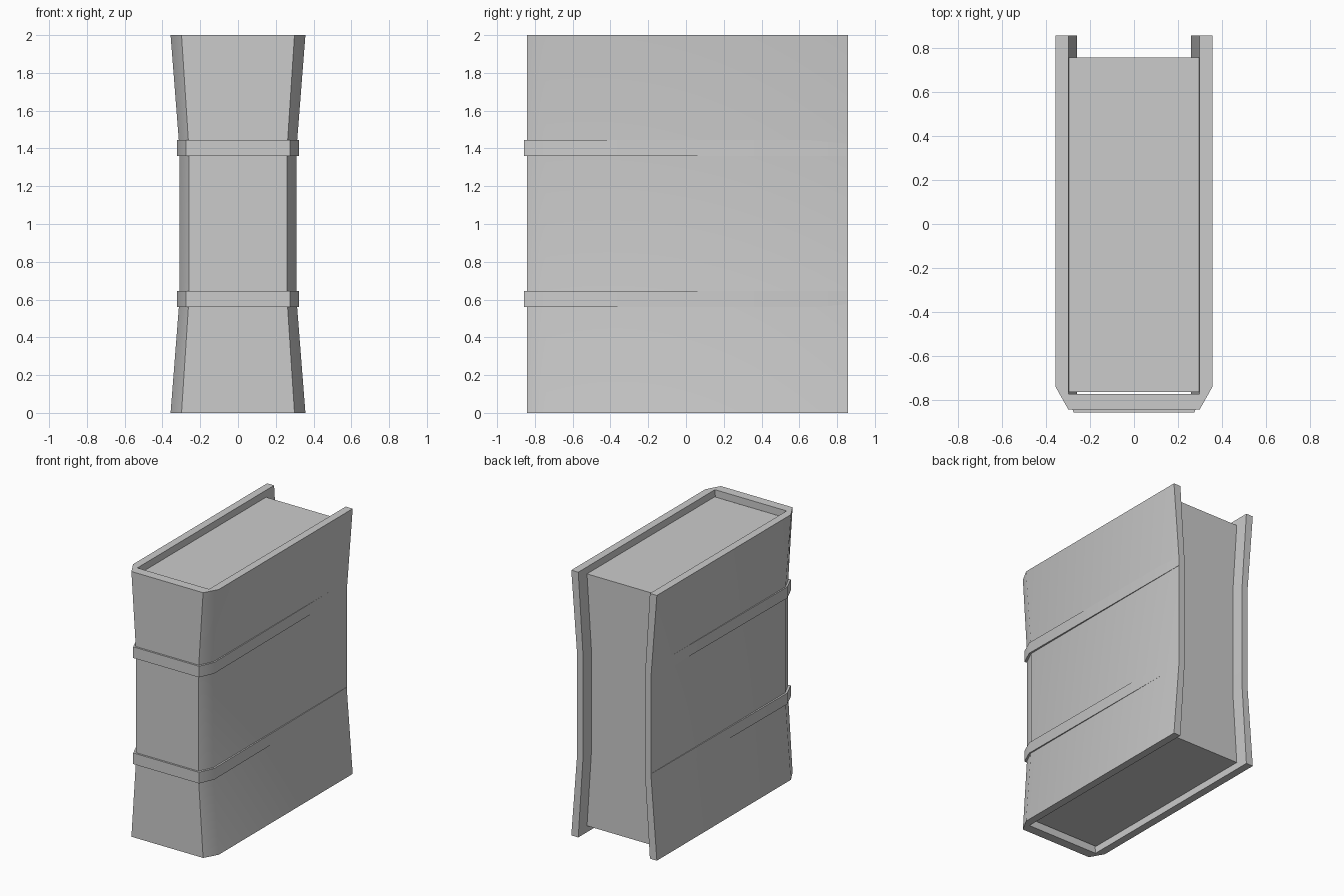
import bpy, bmesh, math

if "Cube" in bpy.data.objects:
    bpy.data.objects.remove(bpy.data.objects["Cube"])


def loft(name, levels, smooth=False):
    """Stack closed rings, given as (z, right-half profile), mirrored in x."""
    bm = bmesh.new()
    rings = []
    for z, pts in levels:
        rings.append([bm.verts.new((x, y, z)) for x, y in pts])
    n = len(rings[0])
    for a, b in zip(rings, rings[1:]):
        for i in range(n):
            j = (i + 1) % n
            bm.faces.new((a[i], a[j], b[j], b[i]))
    caps = [bm.faces.new(rings[0]), bm.faces.new(rings[-1])]
    bmesh.ops.triangulate(bm, faces=caps)
    bmesh.ops.recalc_face_normals(bm, faces=bm.faces[:])
    me = bpy.data.meshes.new(name)
    bm.to_mesh(me)
    bm.free()
    ob = bpy.data.objects.new(name, me)
    bpy.context.collection.objects.link(ob)
    if smooth:
        bpy.ops.object.select_all(action='DESELECT')
        ob.select_set(True)
        bpy.context.view_layer.objects.active = ob
        bpy.ops.object.shade_smooth_by_angle(angle=math.radians(40))
    return ob


def u_ring(outer, inner):
    """U outline: outer path (back to spine) and inner path, both mirrored."""
    def mirror(pts):
        return [(-x, y) for x, y in reversed(pts)]
    return outer + mirror(outer) + list(reversed(mirror(inner))) [::-1][::-1] \
        + list(reversed(inner))


BACK = 0.857


# Cover: flared boards and spine with chamfered corners
def cover_ring(w):
    f = w - 0.058 if w > 0.33 else w - 0.05
    i = f
    return u_ring([(w, BACK), (w, -0.74), (f, -0.843)],
                  [(i, BACK), (i, -0.772)])


loft("cover", [(0, cover_ring(0.357)), (0.6, cover_ring(0.31)),
               (1.4, cover_ring(0.31)), (2, cover_ring(0.357))], True)


# Page block, set in from the top, bottom and back edges
def page_ring(w):
    return [(w, 0.757), (w, -0.764), (-w, -0.764), (-w, 0.757)]


loft("pages", [(0.05, page_ring(0.296)), (0.6, page_ring(0.261)),
               (1.4, page_ring(0.261)), (1.95, page_ring(0.296))])

# Raised spine bands, tapering into the boards towards the back
band = u_ring([(0.312, 0.85), (0.324, -0.745), (0.274, -BACK)],
              [(0.285, 0.85), (0.285, -0.80)])
for label, z in (("lower", 0.56), ("upper", 1.36)):
    loft(label + "_spine_band", [(z, band), (z + 0.084, band)], True)
